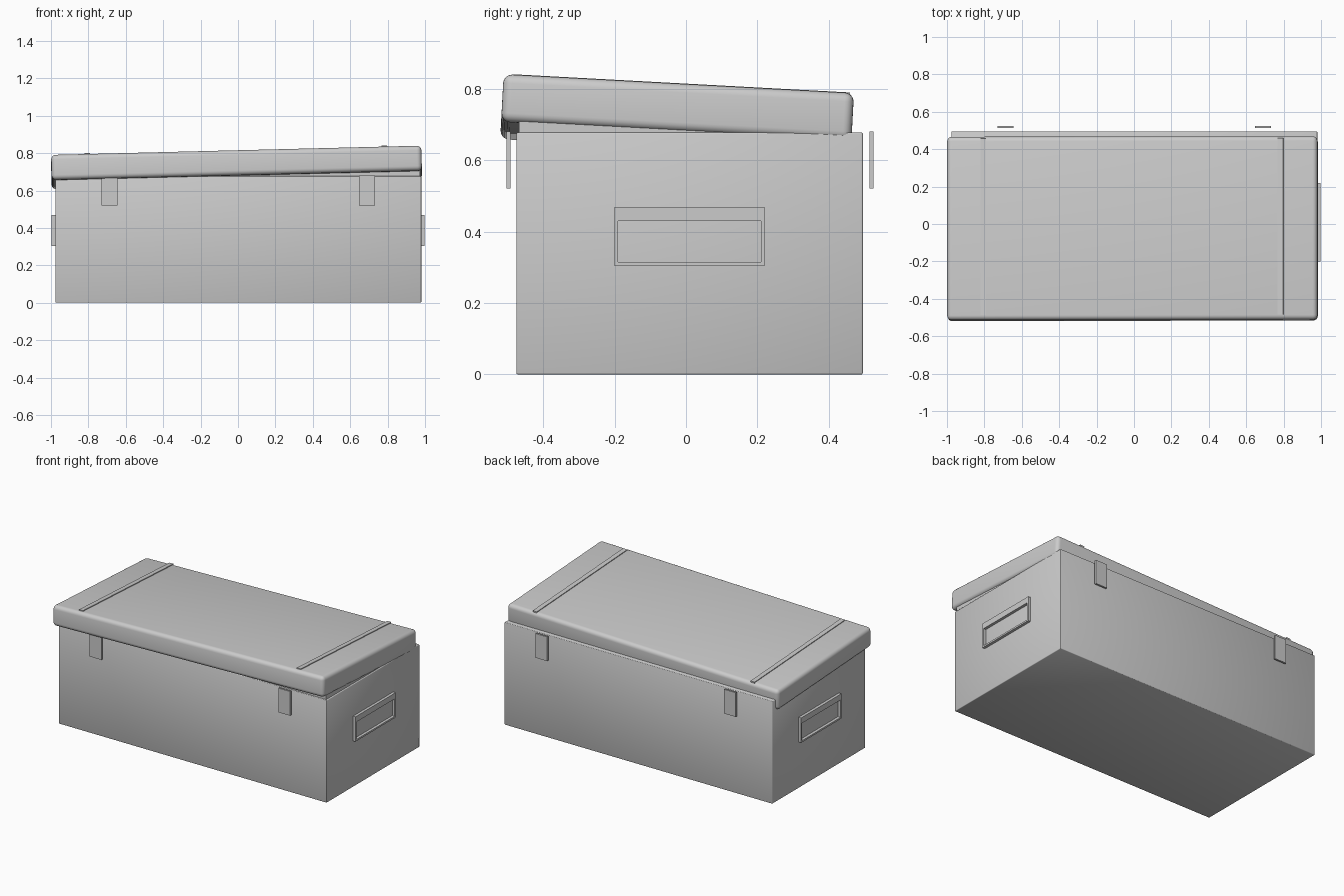
import bpy, bmesh
from mathutils import Matrix, Vector

if "Cube" in bpy.data.objects:
    bpy.data.objects.remove(bpy.data.objects["Cube"], do_unlink=True)

# Single painted metal colour
grey = bpy.data.materials.new("grey_metal")
grey.use_nodes = True
colour = (0.6, 0.6, 0.6, 1)
grey.diffuse_color = colour
grey.node_tree.nodes["Principled BSDF"].inputs["Base Color"].default_value = colour


def finish(bm, name):
    mesh = bpy.data.meshes.new(name)
    bm.to_mesh(mesh)
    bm.free()
    mesh.materials.append(grey)
    obj = bpy.data.objects.new(name, mesh)
    bpy.context.collection.objects.link(obj)
    return obj


def box(name, lo, hi, bevel=0, segments=1):
    lo, hi = Vector(lo), Vector(hi)
    bm = bmesh.new()
    bmesh.ops.create_cube(bm, size=1)
    bmesh.ops.scale(bm, vec=hi - lo, verts=bm.verts)
    bmesh.ops.translate(bm, vec=(lo + hi) / 2, verts=bm.verts)
    if bevel:
        bmesh.ops.bevel(bm, geom=bm.edges[:], offset=bevel, segments=segments,
                        profile=0.5, affect='EDGES')
    return finish(bm, name)


def smooth(obj):
    bpy.ops.object.select_all(action='DESELECT')
    obj.select_set(True)
    bpy.context.view_layer.objects.active = obj
    bpy.ops.object.shade_smooth_by_angle(angle=0.8)


# Trunk body with an inset rim that the lid sits over
smooth(box("body", (-0.977, -0.475, 0), (0.98, 0.495, 0.677), 0.004, 2))
box("inner_rim", (-0.965, -0.468, 0.6), (0.972, 0.455, 0.708))

# Lid and its strips are built level, then tilted together
tilt = (Matrix.Translation((-0.008, -0.025, 0.723))
        @ Matrix.Rotation(-0.054, 4, 'X') @ Matrix.Rotation(-0.025, 4, 'Y'))
lid = box("lid", (-0.99, -0.491, -0.067), (0.99, 0.491, 0.067), 0.025, 5)
smooth(lid)
lid.matrix_world = tilt
for side, x in (("right", -0.797), ("left", 0.793)):
    strip = box(side + "_lid_strip", (x - 0.015, -0.465, 0.06), (x + 0.015, 0.48, 0.072))
    strip.matrix_world = tilt

# Latch plates, two on the front and two on the back
for face, y in (("front", -0.497), ("back", 0.519)):
    for side, x in (("right", -0.688), ("left", 0.69)):
        box(f"{face}_{side}_latch", (x - 0.043, y - 0.006, 0.52), (x + 0.043, y + 0.006, 0.68))

# Handle frames on both ends, with a deeper top rail
for side, x0, x1 in (("right", -0.996, -0.97), ("left", 0.97, 0.998)):
    bars = {
        "top_rail": (-0.2, 0.22, 0.43, 0.468),
        "bottom_rail": (-0.2, 0.22, 0.304, 0.315),
        "front_post": (-0.2, -0.19, 0.315, 0.43),
        "back_post": (0.21, 0.22, 0.315, 0.43),
    }
    for part, (y0, y1, z0, z1) in bars.items():
        box(f"{side}_handle_{part}", (x0, y0, z0), (x1, y1, z1))
